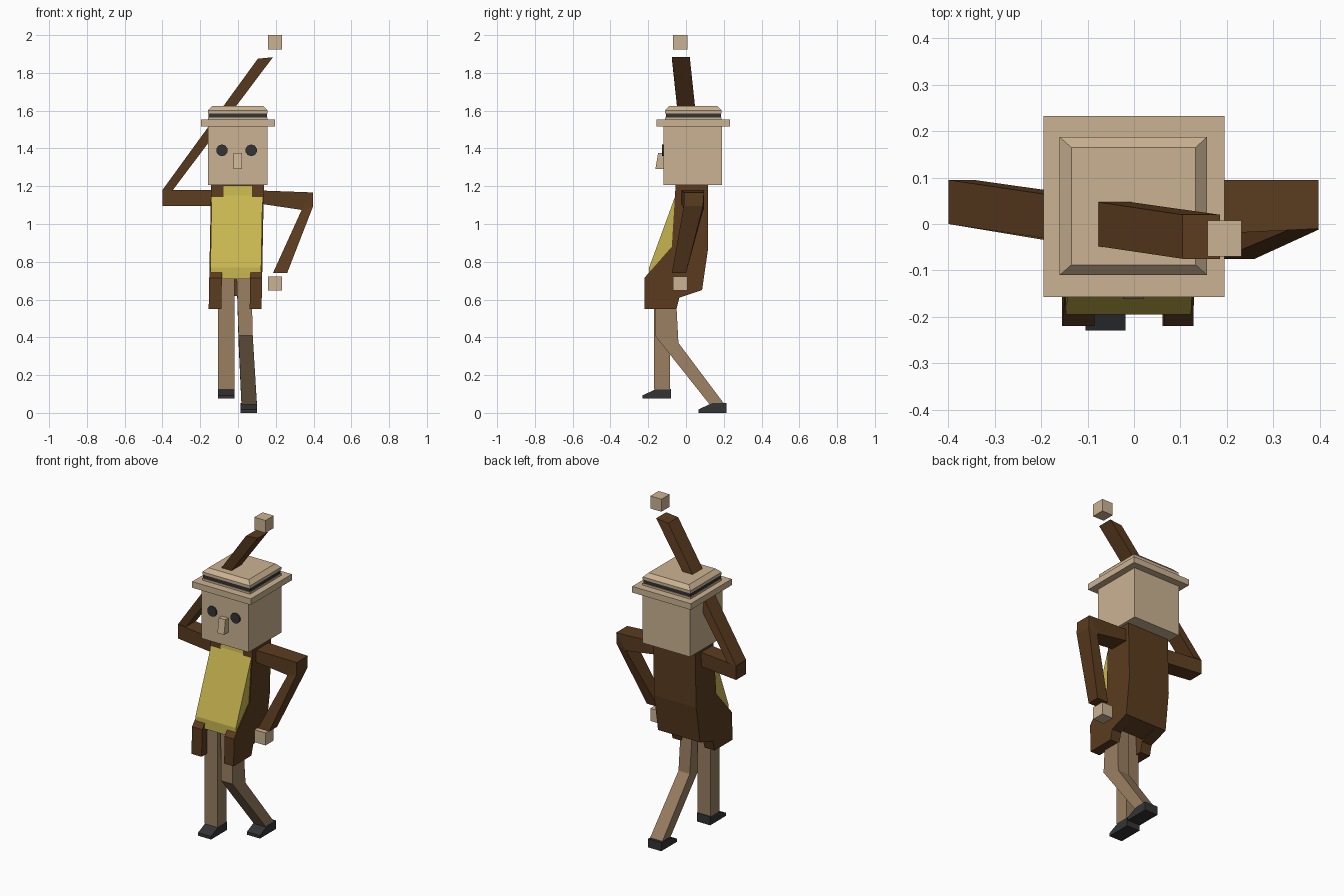
import bpy
import bmesh
import math

if "Cube" in bpy.data.objects:
    bpy.data.objects.remove(bpy.data.objects["Cube"], do_unlink=True)


def material(name, r, g, b):
    m = bpy.data.materials.new(name)
    m.use_nodes = True
    m.diffuse_color = (r, g, b, 1)
    m.node_tree.nodes["Principled BSDF"].inputs["Base Color"].default_value = (r, g, b, 1)
    return m


SKIN = material("pale_tan", 0.60, 0.45, 0.29)
BROWN = material("coat_brown", 0.105, 0.045, 0.014)
YELLOW = material("vest_yellow", 0.58, 0.47, 0.08)
TROUSER = material("trouser_tan", 0.32, 0.21, 0.12)
DARK = material("charcoal", 0.033, 0.034, 0.036)


def loft(name, rings, mat):
    """Skin a closed solid through rings of equal length."""
    bm = bmesh.new()
    loops = [[bm.verts.new(p) for p in ring] for ring in rings]
    n = len(loops[0])
    for a, b in zip(loops, loops[1:]):
        for i in range(n):
            j = (i + 1) % n
            bm.faces.new((a[i], a[j], b[j], b[i]))
    bm.faces.new(loops[0][::-1])
    bm.faces.new(loops[-1])
    bmesh.ops.recalc_face_normals(bm, faces=bm.faces)
    mesh = bpy.data.meshes.new(name)
    bm.to_mesh(mesh)
    bm.free()
    mesh.materials.append(mat)
    ob = bpy.data.objects.new(name, mesh)
    bpy.context.collection.objects.link(ob)
    return ob


def rect(x0, x1, y0, y1, z):
    return [(x0, y0, z), (x1, y0, z), (x1, y1, z), (x0, y1, z)]


def box(name, x0, x1, y0, y1, z0, z1, mat):
    return loft(name, [rect(x0, x1, y0, y1, z) for z in (z0, z1)], mat)


def side_profile(name, profile, x0, x1, mat, lean=0.0):
    """Extrude a (y, z) outline along x, leaning sideways below the neck."""
    rings = [[(x - lean * (1.2 - z), y, z) for y, z in profile] for x in (x0, x1)]
    return loft(name, rings, mat)


def arm(name, sections):
    """Each section: two (x, z) corners and a y range."""
    return loft(name, [[(xa, y0, za), (xb, y0, zb), (xb, y1, zb), (xa, y1, za)]
                       for xa, za, xb, zb, y0, y1 in sections], BROWN)


def leg(name, sections):
    """Each section: front and back (y, z) corners and an x range."""
    return loft(name, [[(x0, ya, za), (x1, ya, za), (x1, yb, zb), (x0, yb, zb)]
                       for ya, za, yb, zb, x0, x1 in sections], TROUSER)


# Head and face
box("head", -0.16, 0.155, -0.12, 0.19, 1.206, 1.52, SKIN)
loft("nose", [rect(-0.024, 0.02, -0.162, -0.11, 1.29),
              rect(-0.024, 0.02, -0.148, -0.11, 1.376)], SKIN)
for side, x in (("right", -0.085), ("left", 0.07)):
    rings = [[(x + 0.031 * math.cos((i + 0.5) * math.tau / 10), y,
               1.39 + 0.031 * math.sin((i + 0.5) * math.tau / 10)) for i in range(10)]
             for y in (-0.128, -0.119)]
    loft(side + "_eye", rings, DARK)

# Hat: brim, stepped crown with dark band, bevelled top
box("hat_brim", -0.195, 0.195, -0.157, 0.233, 1.515, 1.552, SKIN)
box("hat_crown_base", -0.16, 0.157, -0.11, 0.187, 1.552, 1.564, SKIN)
box("hat_band", -0.157, 0.154, -0.107, 0.184, 1.564, 1.586, DARK)
loft("hat_crown_top", [rect(-0.16, 0.157, -0.11, 0.187, 1.586),
                       rect(-0.16, 0.157, -0.11, 0.187, 1.602),
                       rect(-0.135, 0.133, -0.088, 0.165, 1.625)], SKIN)

# Coat: two side panels with front tails, and a back between them
LEAN = 0.019
panel = [(0.117, 1.206), (0.117, 0.87), (0.085, 0.65), (-0.035, 0.61), (-0.05, 0.55),
         (-0.22, 0.55), (-0.22, 0.715), (-0.075, 0.88), (-0.055, 1.206)]
back = panel[:3] + [(-0.03, 0.62), (-0.03, 1.206)]
side_profile("coat_right_panel", panel, -0.143, -0.076, BROWN, LEAN)
side_profile("coat_left_panel", panel, 0.074, 0.137, BROWN, LEAN)
side_profile("coat_back", back, -0.076, 0.074, BROWN, LEAN)

# Vest
vest = [(-0.02, 1.204), (-0.05, 1.204), (-0.056, 1.15), (-0.195, 0.77),
        (-0.195, 0.71), (-0.025, 0.71)]
side_profile("vest", vest, -0.138, 0.131, YELLOW, LEAN)

# Arms
arm("right_upper_arm", [(-0.1, 1.095, -0.1, 1.18, -0.05, 0.055),
                        (-0.4, 1.095, -0.4, 1.18, 0.0, 0.095)])
arm("right_forearm", [(-0.4, 1.18, -0.345, 1.18, 0.0, 0.095),
                      (0.105, 1.875, 0.185, 1.883, -0.075, 0.02)])
arm("left_arm", [(0.1, 1.11, 0.1, 1.178, -0.025, 0.095),
                 (0.335, 1.075, 0.398, 1.167, -0.01, 0.095),
                 (0.335, 1.07, 0.398, 1.095, -0.012, 0.09),
                 (0.185, 0.74, 0.26, 0.74, -0.075, 0.0)])

# Hands
for side, z in (("right", 1.925), ("left", 0.647)):
    box(side + "_hand", 0.158, 0.232, -0.07, 0.008, z, z + 0.075, SKIN)

# Legs
leg("right_leg", [(-0.17, 0.125, -0.085, 0.125, -0.105, -0.018),
                  (-0.17, 0.74, -0.085, 0.74, -0.105, -0.018)])
leg("left_leg", [(-0.155, 0.74, -0.06, 0.74, -0.008, 0.07),
                 (-0.165, 0.41, -0.04, 0.37, 0.003, 0.078),
                 (0.125, 0.045, 0.2, 0.05, 0.018, 0.1)])

# Shoes
for side, x0, y, z in (("right", -0.105, -0.23, 0.075), ("left", 0.014, 0.065, 0.0)):
    shoe = [(y, z), (y, z + 0.018), (y + 0.075, z + 0.052),
            (y + 0.15, z + 0.052), (y + 0.15, z)]
    side_profile(side + "_shoe", shoe, x0, x0 + 0.087, DARK)
